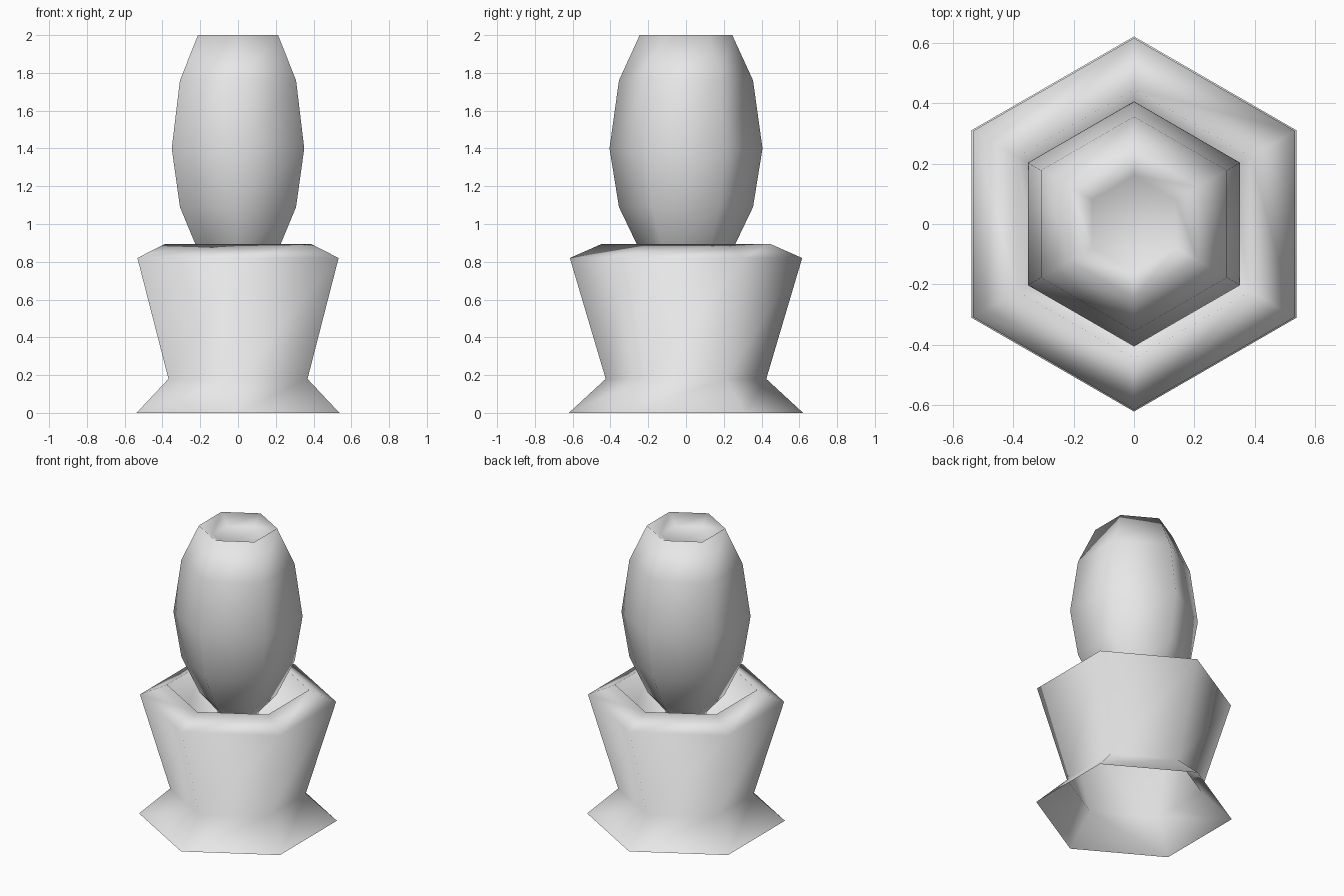
import bpy
import bmesh
import math

cube = bpy.data.objects.get("Cube")
if cube:
    bpy.data.objects.remove(cube, do_unlink=True)

SIDES = 6

grey = bpy.data.materials.new("pale_grey")
grey.use_nodes = True
colour = (0.8, 0.8, 0.8, 1)
grey.diffuse_color = colour
grey.node_tree.nodes["Principled BSDF"].inputs["Base Color"].default_value = colour


def lathe(name, profile, cap_end=False):
    """Turn a (radius, height) profile into a smooth six-sided shell."""
    bm = bmesh.new()
    rings = []
    for r, z in profile:
        ring = []
        for k in range(SIDES):
            a = math.pi / 2 + k * math.tau / SIDES
            ring.append(bm.verts.new((r * math.cos(a), r * math.sin(a), z)))
        rings.append(ring)
    for low, high in zip(rings, rings[1:]):
        for k in range(SIDES):
            n = (k + 1) % SIDES
            bm.faces.new((low[k], low[n], high[n], high[k]))
    if cap_end:
        bm.faces.new(rings[-1])
    for face in bm.faces:
        face.smooth = True
    mesh = bpy.data.meshes.new(name)
    bm.to_mesh(mesh)
    bm.free()
    mesh.materials.append(grey)
    obj = bpy.data.objects.new(name, mesh)
    bpy.context.collection.objects.link(obj)
    return obj


# Flared foot, open underneath, rising to the shoulder and into the cup
lathe("pot", [(0.62, 0), (0.425, 0.18), (0.615, 0.82), (0.445, 0.895),
              (0.36, 0.62), (0.13, 0.62)])

# Narrow stem swelling into the bulb, with a shallow dished top
lathe("bulb", [(0.13, 0.62), (0.13, 0.73), (0.24, 0.85), (0.355, 1.09),
               (0.405, 1.4), (0.355, 1.76), (0.245, 2.0), (0.16, 1.94)],
      cap_end=True)
